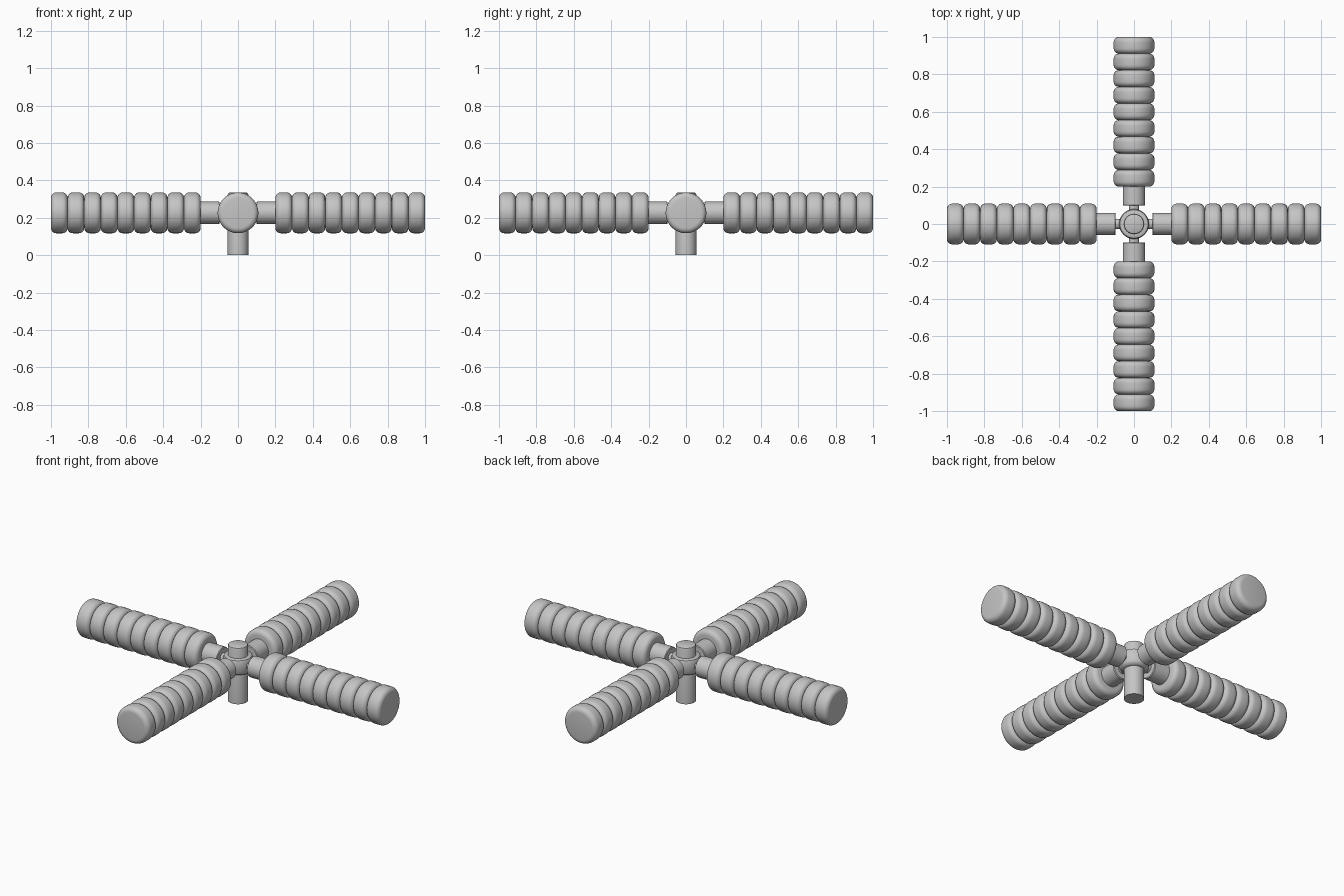
import bpy, bmesh, math
from mathutils import Matrix

if "Cube" in bpy.data.objects:
    bpy.data.objects.remove(bpy.data.objects["Cube"])

SEG = 48
ZC = 0.226          # height of the arm axes

grey = bpy.data.materials.new("light grey")
grey.diffuse_color = (0.56, 0.56, 0.56, 1)
grey.use_nodes = True
grey.node_tree.nodes["Principled BSDF"].inputs["Base Color"].default_value = grey.diffuse_color


def lathe(name, profile, matrix=Matrix(), angle=35):
    """Revolve (radius, height) points around z, then place the result."""
    bm = bmesh.new()
    rings = []
    for r, h in profile:
        rings.append([bm.verts.new((r * math.cos(2 * math.pi * i / SEG),
                                    r * math.sin(2 * math.pi * i / SEG), h))
                      for i in range(SEG)])
    for a, b in zip(rings, rings[1:]):
        for i in range(SEG):
            j = (i + 1) % SEG
            bm.faces.new((a[i], a[j], b[j], b[i]))
    bm.faces.new(rings[0][::-1])
    bm.faces.new(rings[-1])
    bmesh.ops.recalc_face_normals(bm, faces=bm.faces)
    bm.transform(matrix)
    me = bpy.data.meshes.new(name)
    bm.to_mesh(me)
    bm.free()
    me.materials.append(grey)
    ob = bpy.data.objects.new(name, me)
    bpy.context.collection.objects.link(ob)
    bpy.ops.object.select_all(action='DESELECT')
    ob.select_set(True)
    bpy.context.view_layer.objects.active = ob
    bpy.ops.object.shade_smooth_by_angle(angle=math.radians(angle))
    return ob


# central post with a small chamfer on top
lathe("post", [(0.055, 0), (0.055, 0.323), (0.052, 0.331), (0.045, 0.335)])

# hub collar around the post
lathe("hub_collar", [(0.057, 0.175), (0.072, 0.182), (0.08, 0.195), (0.08, 0.257),
                     (0.075, 0.268), (0.06, 0.272)])

# ribbed grip profile: nine rounded ribs from 0.2 to 1.0
RIBS, START, END, R, B = 9, 0.2, 1.0, 0.109, 0.028
pitch = (END - START) / RIBS
grip = []
for k in range(RIBS):
    a, b = START + k * pitch, START + (k + 1) * pitch
    for s in range(6):
        t = math.pi / 2 * s / 5
        grip.append((R - B + B * math.sin(t), a + B * (1 - math.cos(t))))
    for s in range(6):
        t = math.pi / 2 * s / 5
        grip.append((R - B + B * math.cos(t), b - B * (1 - math.sin(t))))
# neighbouring ribs share the ring in the groove
grip = [p for i, p in enumerate(grip) if i == 0 or i % 12 != 0]

# four arms: thin rod, sleeve and ribbed grip
for n, side in enumerate(("right", "back", "left", "front")):
    m = (Matrix.Translation((0, 0, ZC)) @ Matrix.Rotation(n * math.pi / 2, 4, 'Z')
         @ Matrix.Rotation(math.pi / 2, 4, 'Y'))
    lathe(side + "_rod", [(0.028, 0.04), (0.028, 0.12)], m)
    lathe(side + "_sleeve", [(0.056, 0.098), (0.06, 0.102), (0.06, 0.215)], m)
    lathe(side + "_grip", grip, m)
